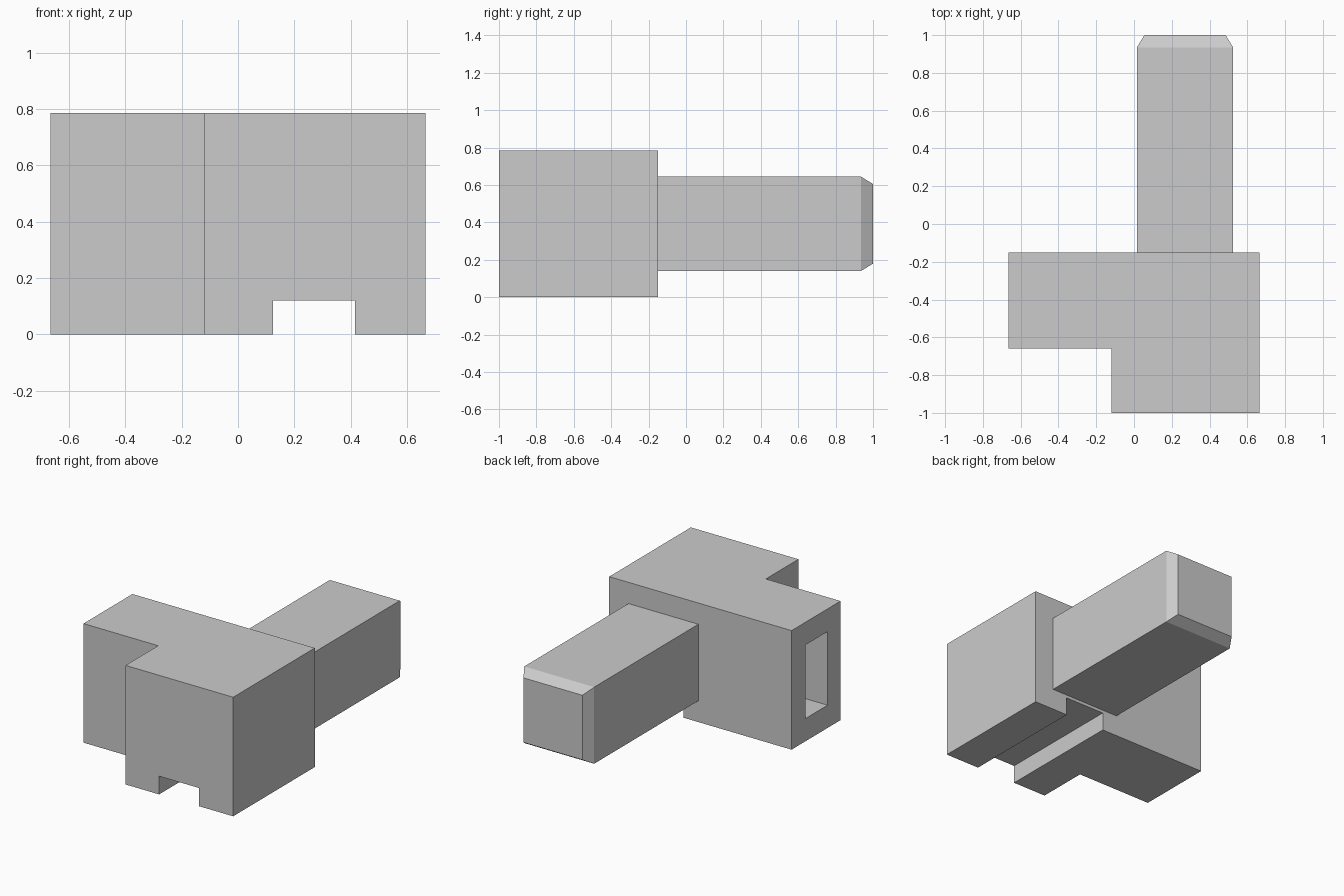
import bpy
import bmesh

cube = bpy.data.objects.get("Cube")
if cube:
    bpy.data.objects.remove(cube, do_unlink=True)

grey = bpy.data.materials.new("plain_grey")
grey.use_nodes = True
colour = (0.6, 0.6, 0.6, 1)
grey.diffuse_color = colour
grey.node_tree.nodes["Principled BSDF"].inputs["Base Color"].default_value = colour


def prism(name, outline, place, along):
    """Extrude a closed outline; place maps its 2D points into space."""
    bm = bmesh.new()
    face = bm.faces.new([bm.verts.new(place(*p)) for p in outline])
    new = bmesh.ops.extrude_face_region(bm, geom=[face])["geom"]
    bmesh.ops.translate(bm, vec=along, verts=[v for v in new if isinstance(v, bmesh.types.BMVert)])
    bmesh.ops.recalc_face_normals(bm, faces=bm.faces)
    mesh = bpy.data.meshes.new(name)
    bm.to_mesh(mesh)
    bm.free()
    mesh.materials.append(grey)
    obj = bpy.data.objects.new(name, mesh)
    bpy.context.collection.objects.link(obj)
    return obj


def box(name, x, y, z):
    outline = [(x[0], y[0]), (x[1], y[0]), (x[1], y[1]), (x[0], y[1])]
    return prism(name, outline, lambda a, b: (a, b, z[0]), (0, 0, z[1] - z[0]))


def cut(target, cutter):
    cutter.hide_render = True
    cutter.hide_set(True)
    cutter.display_type = "WIRE"
    mod = target.modifiers.new(cutter.name, "BOOLEAN")
    mod.operation = "DIFFERENCE"
    mod.solver = "EXACT"
    mod.object = cutter
    # Bake the cut, then drop the helper
    bpy.context.view_layer.objects.active = target
    bpy.ops.object.modifier_apply(modifier=mod.name)
    bpy.data.objects.remove(cutter, do_unlink=True)


# L-shaped body
body = prism("body_block",
             [(-0.665, -0.66), (-0.12, -0.66), (-0.12, -1), (0.665, -1), (0.665, -0.15), (-0.665, -0.15)],
             lambda x, y: (x, y, 0), (0, 0, 0.785))

# Groove under the body and socket in the side arm
cut(body, box("groove_cutter", (0.125, 0.415), (-1.1, 0), (-0.1, 0.12)))
cut(body, box("socket_cutter", (-0.8, -0.12), (-0.525, -0.295), (0.15, 0.635)))

# Square peg with a tapered tip
peg = box("peg", (0.015, 0.525), (-0.15, 0.935), (0.14, 0.645))
bm = bmesh.new()
bm.from_mesh(peg.data)
bm.faces.ensure_lookup_table()
end = max(bm.faces, key=lambda f: f.calc_center_median().y)
centre = end.calc_center_median()
tip = bmesh.ops.extrude_discrete_faces(bm, faces=[end])["faces"][0]
for v in tip.verts:
    v.co.x = centre.x + (v.co.x - centre.x) * 0.843
    v.co.z = centre.z + (v.co.z - centre.z) * 0.843
    v.co.y = 1
bm.to_mesh(peg.data)
bm.free()
